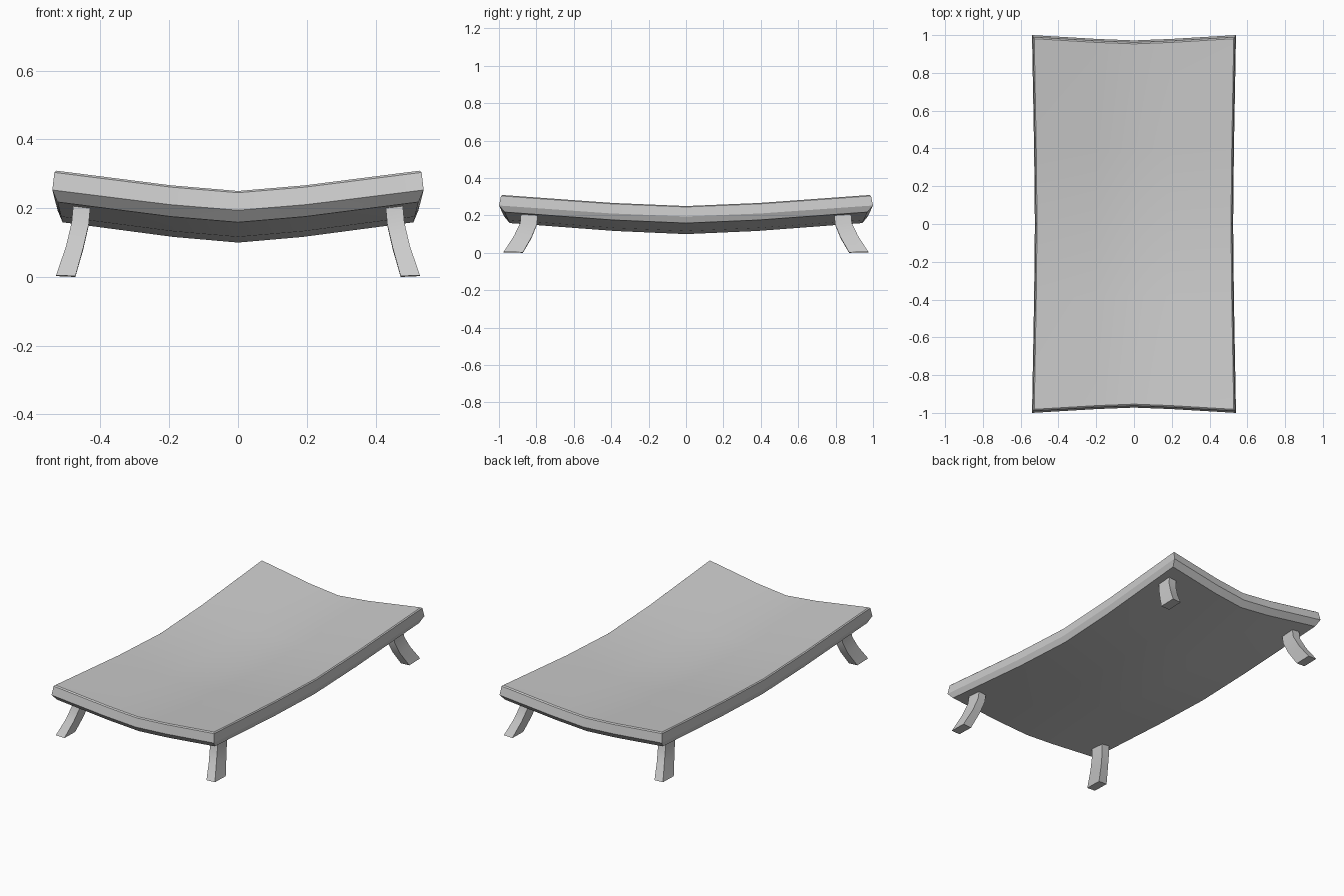
import bpy, bmesh, math

if "Cube" in bpy.data.objects:
    bpy.data.objects.remove(bpy.data.objects["Cube"])

U = [-1, -0.37, 0, 0.37, 1]          # columns across the width
V = [-1, -0.4, 0, 0.4, 1]            # rows along the length
RISE = [1, 0.28, 0, 0.28, 1]         # how far each row/column is lifted
N = len(U)


def finish(name, bm, angle):
    bmesh.ops.recalc_face_normals(bm, faces=bm.faces)
    mesh = bpy.data.meshes.new(name)
    bm.to_mesh(mesh)
    bm.free()
    ob = bpy.data.objects.new(name, mesh)
    bpy.context.collection.objects.link(ob)
    bpy.ops.object.select_all(action='DESELECT')
    bpy.context.view_layer.objects.active = ob
    ob.select_set(True)
    bpy.ops.object.shade_smooth_by_angle(angle=math.radians(angle))
    return ob


def dish_point(i, j, hx, hy, top):
    lift, pull = 1 - RISE[i], 1 - RISE[j]
    return (U[i] * hx * (1 - 0.028 * pull),
            V[j] * hy * (1 - 0.028 * lift),
            top - 0.059 * (lift + pull))


# Dished tabletop: stacked rim loops closed by a curved grid above and below
layers = [(0.525, 0.970, 0.218), (0.540, 1.000, 0.253),
          (0.534, 0.989, 0.304), (0.528, 0.981, 0.309)]
ring = ([(i, 0) for i in range(N - 1)] + [(N - 1, j) for j in range(N - 1)]
        + [(i, N - 1) for i in range(N - 1, 0, -1)] + [(0, j) for j in range(N - 1, 0, -1)])
bm = bmesh.new()
sheets = []
for k, layer in enumerate(layers):
    full = k in (0, len(layers) - 1)
    cells = [(i, j) for i in range(N) for j in range(N)] if full else ring
    sheets.append({c: bm.verts.new(dish_point(*c, *layer)) for c in cells})
for s in (sheets[0], sheets[-1]):
    for i in range(N - 1):
        for j in range(N - 1):
            bm.faces.new([s[i, j], s[i + 1, j], s[i + 1, j + 1], s[i, j + 1]])
for a, b in zip(sheets, sheets[1:]):
    for p, q in zip(ring, ring[1:] + ring[:1]):
        bm.faces.new([a[p], a[q], b[q], b[p]])
finish("tabletop", bm, 20)

# Splayed legs: rectangular sections (x0, x1, y0, y1, z inner, z outer)
sections = [(0.427, 0.477, 0.790, 0.880, 0.235, 0.235),
            (0.434, 0.484, 0.797, 0.887, 0.150, 0.158),
            (0.450, 0.500, 0.825, 0.920, 0.080, 0.090),
            (0.473, 0.529, 0.872, 0.975, 0.000, 0.005)]
bm = bmesh.new()
loops = []
for x0, x1, y0, y1, zi, zo in sections:
    zm = (zi + zo) / 2
    loops.append([bm.verts.new(p) for p in
                  ((x0, y0, zi), (x1, y0, zm), (x1, y1, zo), (x0, y1, zm))])
for a, b in zip(loops, loops[1:]):
    for n in range(4):
        m = (n + 1) % 4
        bm.faces.new([a[n], a[m], b[m], b[n]])
bm.faces.new(loops[0])
bm.faces.new(loops[-1])
legs = finish("legs", bm, 30)

# Repeat the leg at all four corners
mirror = legs.modifiers.new("four_corners", 'MIRROR')
mirror.use_axis = (True, True, False)
mirror.use_mirror_merge = False
